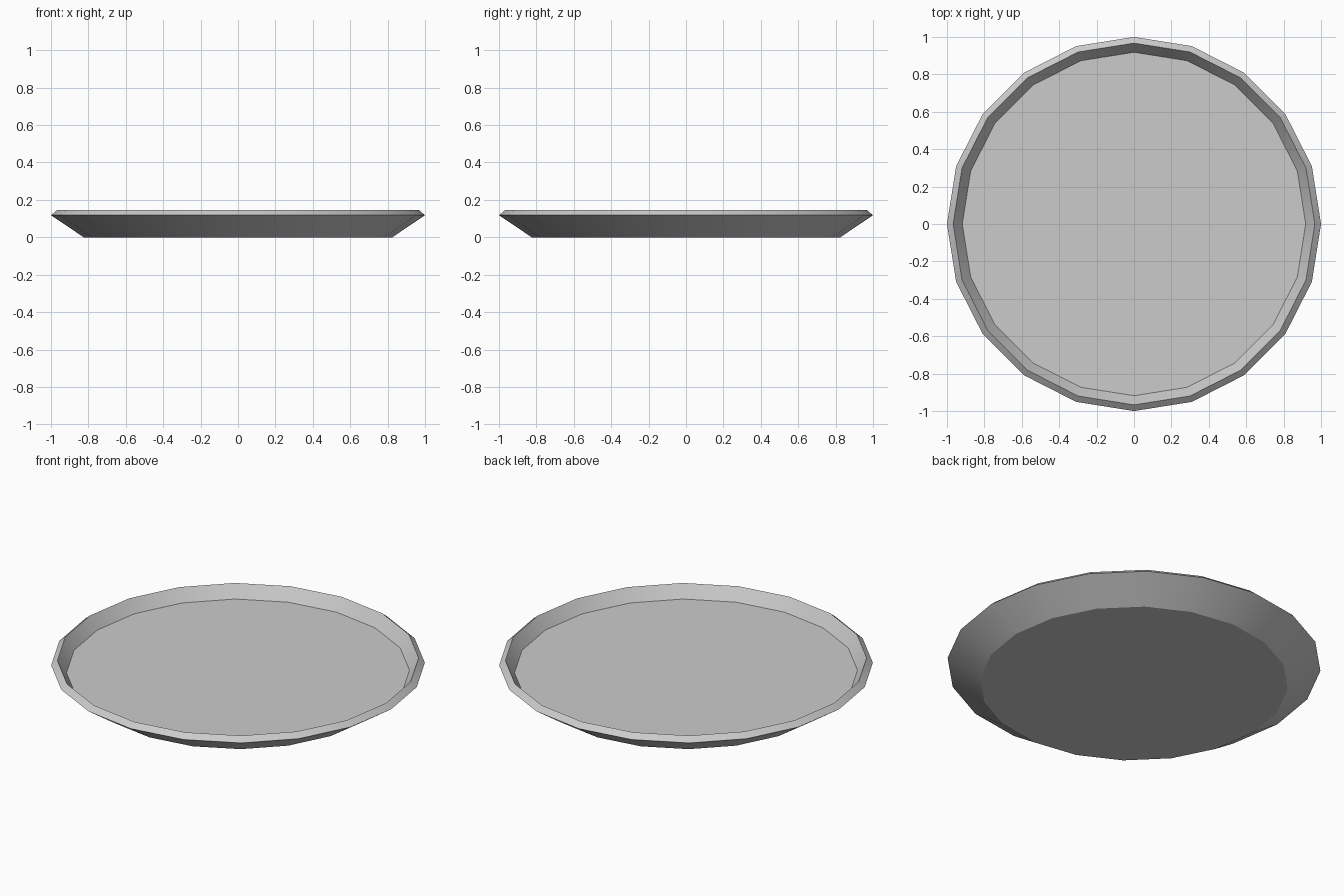
import bpy, bmesh, math

if "Cube" in bpy.data.objects:
    bpy.data.objects.remove(bpy.data.objects["Cube"])

SIDES = 20
# Profile (radius, height): underside, outer lip, rim top, inner floor
PROFILE = [(0.825, 0.0), (1.0, 0.118), (0.967, 0.146), (0.918, 0.074)]

bm = bmesh.new()
rings = []
for r, z in PROFILE:
    rings.append([bm.verts.new((r * math.cos(2 * math.pi * i / SIDES),
                                r * math.sin(2 * math.pi * i / SIDES), z))
                  for i in range(SIDES)])

# Sloped outer wall, bevelled rim and inner wall
for a, b in zip(rings, rings[1:]):
    for i in range(SIDES):
        j = (i + 1) % SIDES
        bm.faces.new((a[i], a[j], b[j], b[i]))

# Flat underside and eating surface
bm.faces.new(list(reversed(rings[0])))
bm.faces.new(rings[-1])

mesh = bpy.data.meshes.new("plate")
bm.to_mesh(mesh)
bm.free()
plate = bpy.data.objects.new("plate", mesh)
bpy.context.collection.objects.link(plate)

# Smooth around the walls, crisp at the profile corners
bpy.context.view_layer.objects.active = plate
plate.select_set(True)
bpy.ops.object.shade_smooth_by_angle(angle=math.radians(25))
